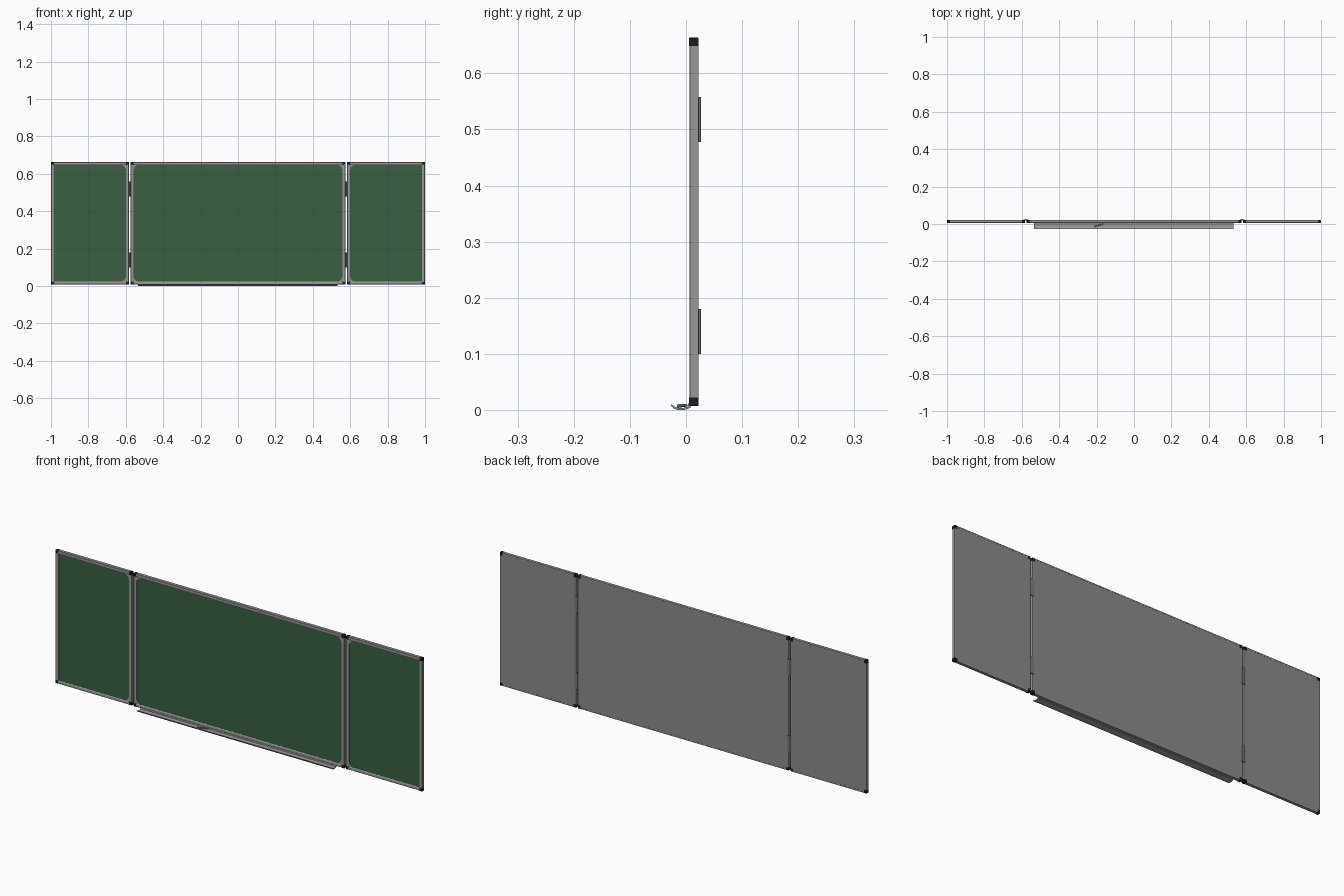
import bpy, bmesh, math
from mathutils import Matrix, Vector

if "Cube" in bpy.data.objects:
    bpy.data.objects.remove(bpy.data.objects["Cube"])


def mat(name, r, g, b):
    m = bpy.data.materials.new(name)
    m.diffuse_color = (r, g, b, 1)
    m.use_nodes = True
    m.node_tree.nodes["Principled BSDF"].inputs["Base Color"].default_value = m.diffuse_color
    return m


GREEN = mat("board green", 0.04, 0.115, 0.055)
METAL = mat("frame aluminium", 0.32, 0.31, 0.31)
BACK = mat("backing grey", 0.27, 0.26, 0.265)
BLACK = mat("cap black", 0.012, 0.012, 0.012)
HINGE = mat("hinge grey", 0.2, 0.195, 0.195)

Z0, Z1 = 0.008, 0.663      # panel bottom and top
FRAME = 0.016              # frame width
GAP = 0.579                # hinge line


def finish(name, bm, material, smooth=False):
    bmesh.ops.recalc_face_normals(bm, faces=bm.faces[:])
    me = bpy.data.meshes.new(name)
    bm.to_mesh(me)
    bm.free()
    me.materials.append(material)
    ob = bpy.data.objects.new(name, me)
    bpy.context.collection.objects.link(ob)
    if smooth:
        bpy.context.view_layer.objects.active = ob
        ob.select_set(True)
        bpy.ops.object.shade_smooth_by_angle(angle=math.radians(35))
        ob.select_set(False)
    return ob


def box(name, x, y, z, material, bevel=0):
    bm = bmesh.new()
    bmesh.ops.create_cube(bm, size=1)
    for v in bm.verts:
        v.co = [a + (b - a) * (c + 0.5) for (a, b), c in zip((x, y, z), v.co)]
    if bevel:
        bmesh.ops.bevel(bm, geom=bm.edges[:], offset=bevel, segments=2,
                        profile=0.5, affect='EDGES')
    return finish(name, bm, material)


def prism(name, pts, axis, a, b, material):
    """Extrude a 2D outline: axis 'x' takes (y, z), axis 'y' takes (x, z)."""
    bm = bmesh.new()
    place = (lambda p, t: (t, p[0], p[1])) if axis == 'x' else (lambda p, t: (p[0], t, p[1]))
    face = bm.faces.new([bm.verts.new(place(p, a)) for p in pts])
    new = bmesh.ops.extrude_face_region(bm, geom=[face])["geom"]
    bmesh.ops.translate(bm, vec=(b - a, 0, 0) if axis == 'x' else (0, b - a, 0),
                        verts=[v for v in new if isinstance(v, bmesh.types.BMVert)])
    return finish(name, bm, material)


def frame(name, x0, x1):
    """Mitred frame: profile of (inset, y) swept around the rectangle."""
    prof = [(0, 0.0075), (0.0015, 0.006), (0.012, 0.006), (0.016, 0.0085),
            (0.016, 0.021), (0.006, 0.021), (0.006, 0.022), (0, 0.022)]
    bm = bmesh.new()
    rings = [[bm.verts.new((cx + sx * d, y, cz + sz * d)) for d, y in prof]
             for cx, cz, sx, sz in ((x0, Z0, 1, 1), (x1, Z0, -1, 1),
                                    (x1, Z1, -1, -1), (x0, Z1, 1, -1))]
    n = len(prof)
    for i in range(4):
        a, b = rings[i], rings[(i + 1) % 4]
        for j in range(n):
            k = (j + 1) % n
            bm.faces.new((a[j], a[k], b[k], b[j]))
    finish(name, bm, METAL)


def corner_fillet(name, x, z, sx, sz, r=0.03):
    """Concave corner piece lying on the writing surface."""
    pts = [(x, z)]
    for i in range(9):
        t = math.pi / 2 * i / 8
        pts.append((x + sx * r * (1 - math.sin(t)), z + sz * r * (1 - math.cos(t))))
    prism(name, pts, 'y', 0.0075, 0.011, METAL)


def panel(name, x0, x1, fillet_sides):
    frame(name + "_frame", x0, x1)
    i = 0.014
    box(name + "_writing_surface", (x0 + i, x1 - i), (0.0095, 0.0125),
        (Z0 + i, Z1 - i), GREEN)
    i = 0.0062
    box(name + "_backing", (x0 + i, x1 - i), (0.0125, 0.0217),
        (Z0 + i, Z1 - i), BACK)
    for x, sx in ((x0, 1), (x1, -1)):
        for z, sz in ((Z0, 1), (Z1, -1)):
            # black plastic cap over the frame corner
            e = 0.0006
            box(name + "_corner_cap", sorted((x - sx * e, x + sx * 0.015)),
                (0.0053, 0.0226), sorted((z - sz * e, z + sz * 0.015)), BLACK, 0.0015)
            if sx in fillet_sides:
                corner_fillet(name + "_corner_fillet", x + sx * FRAME * 0.95,
                              z + sz * FRAME * 0.95, sx, sz)


# Three panels; outer wings only have fillets on the hinge side
panel("left_wing", -0.9995, -GAP - 0.005, (-1,))
panel("centre_board", -GAP + 0.005, GAP - 0.005, (1, -1))
panel("right_wing", GAP + 0.005, 0.9995, (1,))

# Hinges: two leaves and a knuckle, twice per gap
for s in (-1, 1):
    for z in (0.10, 0.478):
        for a, b in ((-0.012, -0.001), (0.001, 0.012)):
            box("hinge_leaf", (s * GAP + a, s * GAP + b), (0.0215, 0.0235),
                (z, z + 0.08), HINGE)
        bm = bmesh.new()
        bmesh.ops.create_cone(bm, cap_ends=True, segments=16, radius1=0.0042,
                              radius2=0.0042, depth=0.08,
                              matrix=Matrix.Translation((s * GAP, 0.0228, z + 0.04)))
        finish("hinge_knuckle", bm, HINGE, True)

# Chalk tray: bent sheet with raised back and front lip
tray = [(0.008, 0.012), (0.004, 0.012), (0.003, 0.006), (-0.004, 0.004),
        (-0.014, 0.004), (-0.020, 0.006), (-0.026, 0.010), (-0.027, 0.008),
        (-0.021, 0.002), (-0.015, 0.0), (-0.003, 0.0), (0.008, 0.004)]
prism("chalk_tray", tray, 'x', -0.535, 0.531, METAL)

# Small marker lying askew on the tray
bm = bmesh.new()
p, q = Vector((-0.212, -0.013, 0.0072)), Vector((-0.163, 0.0, 0.0085))
rot = (q - p).to_track_quat('Z', 'Y').to_matrix().to_4x4()
bmesh.ops.create_cone(bm, cap_ends=True, segments=12, radius1=0.0032, radius2=0.0026,
                      depth=(q - p).length, matrix=Matrix.Translation((p + q) / 2) @ rot)
finish("marker", bm, HINGE, True)
